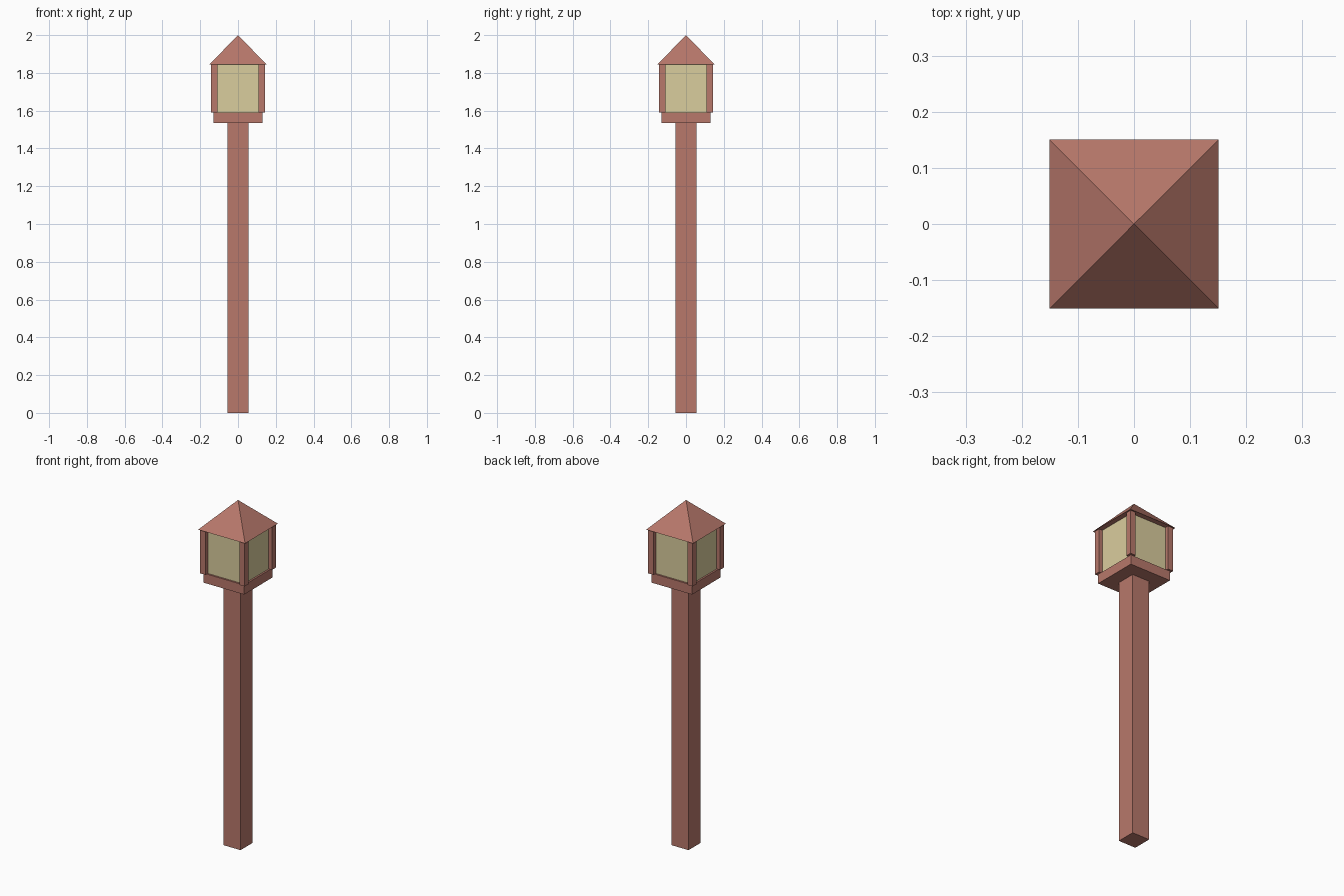
import bpy
import bmesh
from mathutils import Matrix, Vector

default = bpy.data.objects.get("Cube")
if default:
    bpy.data.objects.remove(default, do_unlink=True)


def material(name, colour):
    mat = bpy.data.materials.new(name)
    mat.use_nodes = True
    mat.diffuse_color = colour
    mat.node_tree.nodes["Principled BSDF"].inputs["Base Color"].default_value = colour
    return mat


def finish(name, bm, mat):
    mesh = bpy.data.meshes.new(name)
    bm.to_mesh(mesh)
    bm.free()
    mesh.materials.append(mat)
    obj = bpy.data.objects.new(name, mesh)
    bpy.context.collection.objects.link(obj)
    return obj


def square_block(name, half, bottom, top, mat, x=0, y=0):
    bm = bmesh.new()
    centre = Vector((x, y, (bottom + top) / 2))
    size = Matrix.Diagonal((2 * half, 2 * half, top - bottom, 1))
    bmesh.ops.create_cube(bm, size=1, matrix=Matrix.Translation(centre) @ size)
    return finish(name, bm, mat)


wood = material("reddish brown wood", (0.479, 0.188, 0.147, 1))
glass = material("pale yellow glass", (0.70, 0.61, 0.337, 1))

BASE_Z, LAMP_Z, EAVES_Z, PEAK_Z = 1.535, 1.59, 1.845, 2.0

# Post and the plinth under the lantern
square_block("post", 0.055, 0, BASE_Z, wood)
square_block("lantern_base", 0.131, BASE_Z, LAMP_Z, wood)

# Recessed glass and four corner bars that overhang the base
square_block("glass_panes", 0.121, LAMP_Z, EAVES_Z, glass)
for side, sx in (("right", -1), ("left", 1)):
    for end, sy in (("front", -1), ("back", 1)):
        square_block(f"{end}_{side}_corner_bar", 0.017, LAMP_Z, EAVES_Z,
                     wood, sx * 0.126, sy * 0.126)

# Pyramid roof with a flat underside
bm = bmesh.new()
eaves = [bm.verts.new((x * 0.151, y * 0.151, EAVES_Z))
         for x, y in ((-1, -1), (1, -1), (1, 1), (-1, 1))]
peak = bm.verts.new((0, 0, PEAK_Z))
for i in range(4):
    bm.faces.new((eaves[i], eaves[(i + 1) % 4], peak))
bm.faces.new(eaves[::-1])
finish("roof", bm, wood)
